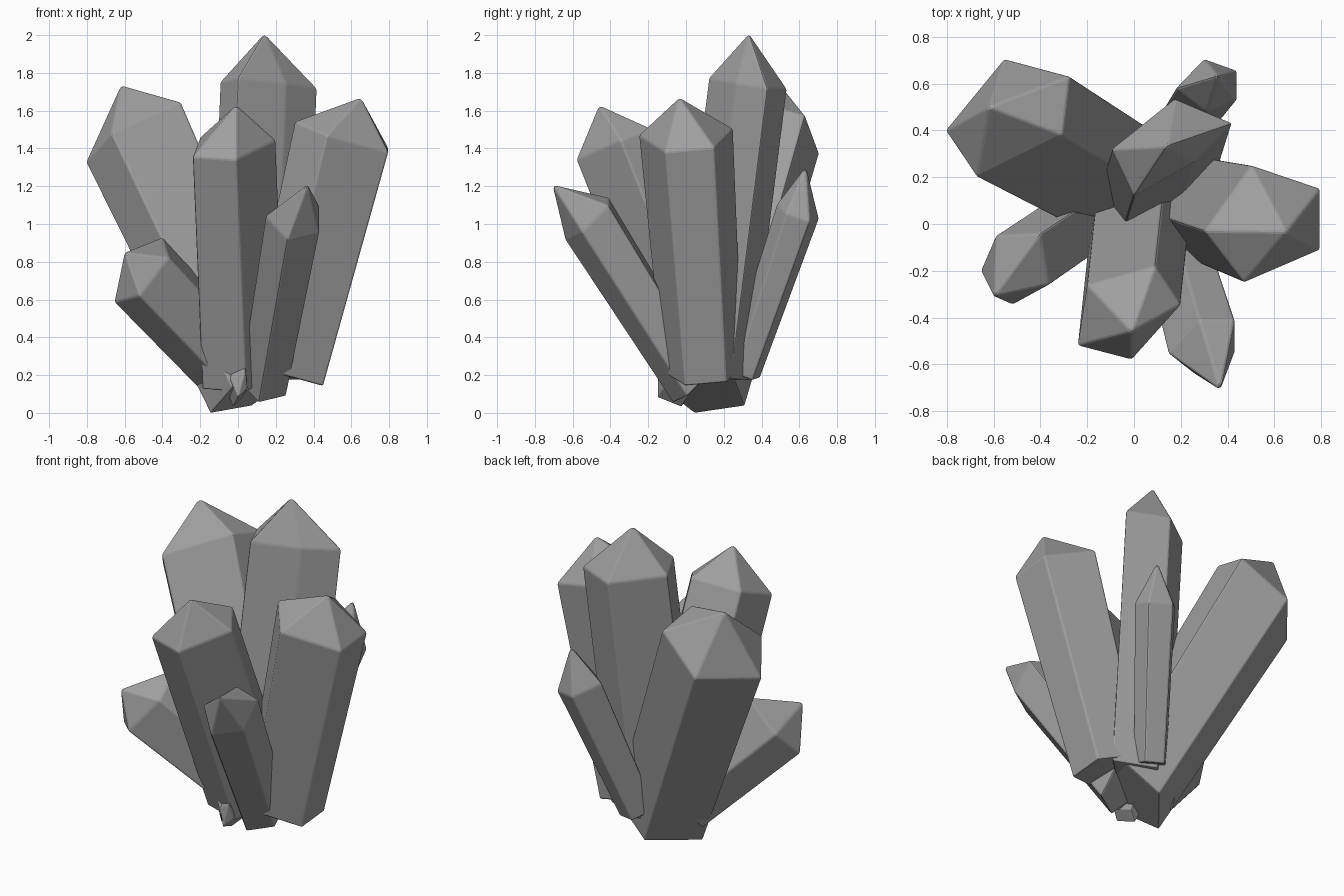
import bpy
import bmesh
from mathutils import Vector

default_cube = bpy.data.objects.get("Cube")
if default_cube:
    bpy.data.objects.remove(default_cube, do_unlink=True)

# Single grey stone material
stone = bpy.data.materials.new("grey_stone")
stone.use_nodes = True
stone_colour = (0.35, 0.35, 0.35, 1)
stone.diffuse_color = stone_colour
shader = next(n for n in stone.node_tree.nodes if n.type == "BSDF_PRINCIPLED")
shader.inputs["Base Color"].default_value = stone_colour
shader.inputs["Roughness"].default_value = 0.7


def crystal(name, outline, shoulder_height, tip, base, taper=1.0, slant=1.0,
            bevel=0.009):
    """Leaning prism with a pointed cap.

    outline: plan of the shoulder, where the shaft meets the cap
    base: centre of the flat lower end; taper: its size against the shoulder
    slant: slope of the shoulder, 1 being square to the shaft
    """
    count = len(outline)
    centre = Vector((sum(p[0] for p in outline) / count,
                     sum(p[1] for p in outline) / count,
                     shoulder_height))
    base = Vector(base)
    axis = centre - base

    # Tilt the outline across the shaft
    offsets = []
    for x, y in outline:
        dx, dy = x - centre.x, y - centre.y
        rise = -slant * (dx * axis.x + dy * axis.y) / axis.z
        offsets.append(Vector((dx, dy, rise)))

    bm = bmesh.new()
    lower = [bm.verts.new(base + offset * taper) for offset in offsets]
    upper = [bm.verts.new(centre + offset) for offset in offsets]
    point = bm.verts.new(tip)
    bm.faces.new(lower)
    for i in range(count):
        j = (i + 1) % count
        bm.faces.new((lower[i], lower[j], upper[j], upper[i]))
        bm.faces.new((upper[i], upper[j], point))
    bmesh.ops.recalc_face_normals(bm, faces=bm.faces)

    mesh = bpy.data.meshes.new(name)
    bm.to_mesh(mesh)
    bm.free()
    mesh.materials.append(stone)
    obj = bpy.data.objects.new(name, mesh)
    bpy.context.collection.objects.link(obj)

    # Fine worn edge
    edge = obj.modifiers.new("worn_edge", "BEVEL")
    edge.width = bevel
    edge.segments = 2
    edge.limit_method = "ANGLE"
    edge.angle_limit = 0.2


# Large crystals
crystal("front_crystal",
        [(-.24, -.52), (-.01, -.58), (.2, -.345), (.09, -.18), (-.2, -.26)],
        shoulder_height=1.42, tip=(-.01, -.46, 1.63), base=(.02, .11, .19))

crystal("left_crystal",
        [(.795, .15), (.795, -.11), (.47, -.25), (.3, -.03), (.5, .25)],
        shoulder_height=1.46, tip=(.65, -.035, 1.67), base=(.26, .09, .21),
        taper=.85, slant=1.25)

crystal("tall_crystal",
        [(0, .12), (.255, .265), (.42, .43), (.175, .535), (-.095, .32)],
        shoulder_height=1.74, tip=(.14, .333, 2.01), base=(.09, .14, .2))

crystal("back_right_crystal",
        [(-.555, .705), (-.275, .63), (-.305, .38), (-.67, .2), (-.805, .4)],
        shoulder_height=1.48, tip=(-.62, .5, 1.735), base=(.1, .1, .13),
        taper=.87, slant=1.35)

# Small crystals
crystal("small_front_crystal",
        [(.145, -.55), (.26, -.64), (.43, -.55), (.43, -.41), (.28, -.41)],
        shoulder_height=1.03, tip=(.37, -.71, 1.21), base=(.15, .04, .15),
        taper=.85, slant=1.6)

crystal("small_right_crystal",
        [(-.59, -.05), (-.655, -.2), (-.52, -.345), (-.365, -.26), (-.4, -.04)],
        shoulder_height=.74, tip=(-.6, -.31, .85), base=(-.05, .13, .26),
        taper=.95)

crystal("small_back_crystal",
        [(.3, .705), (.44, .655), (.44, .53), (.31, .48), (.18, .58)],
        shoulder_height=1.06, tip=(.36, .635, 1.31), base=(.13, .3, .21),
        taper=.8)

# Little shard at the foot of the cluster
crystal("foot_shard",
        [(-.04, -.12), (.0, -.15), (.05, -.12), (.04, -.07), (-.02, -.07)],
        shoulder_height=.19, tip=(.04, -.15, .23), base=(-.02, .02, .14),
        bevel=.004)
